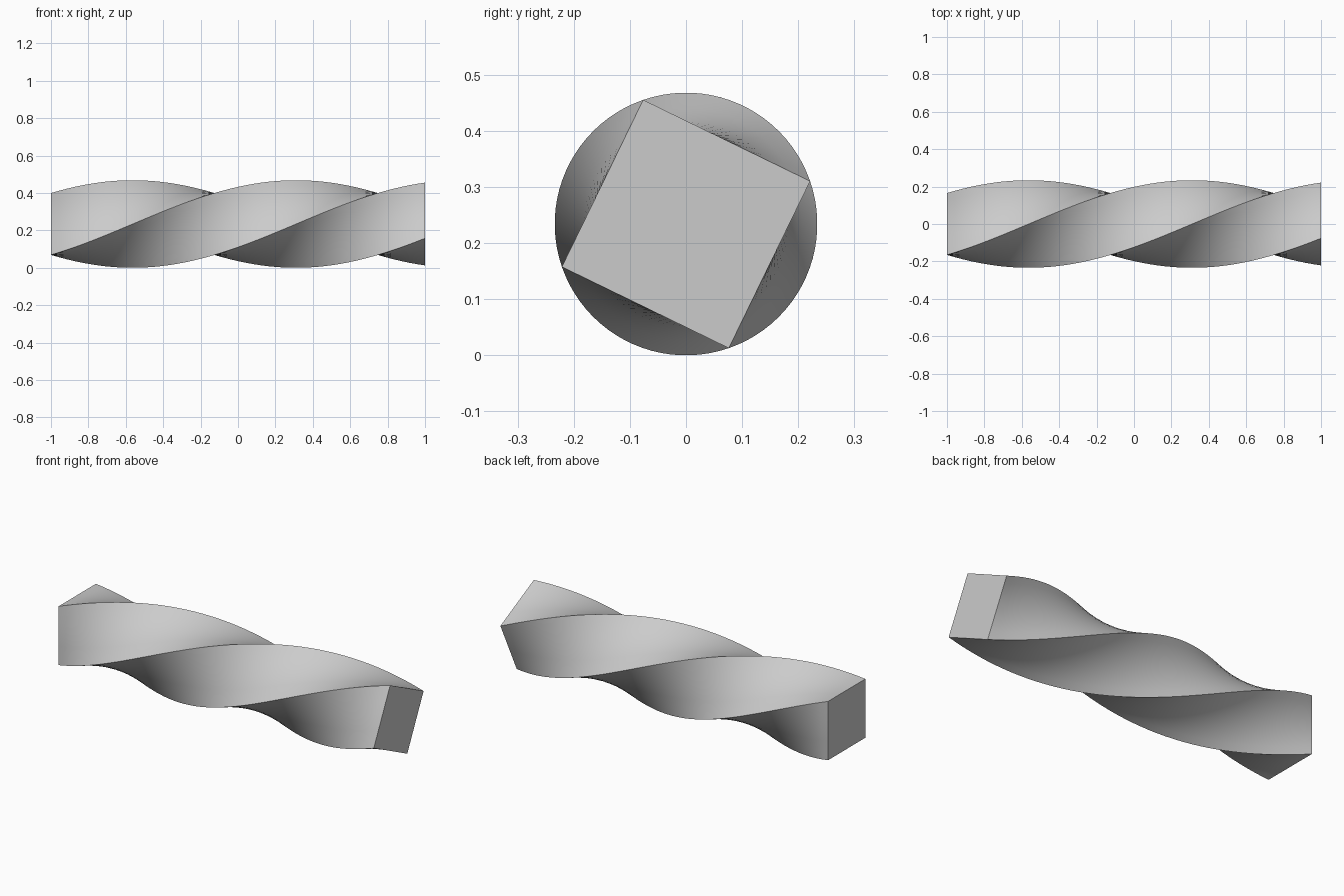
import bpy, bmesh
from math import radians
from mathutils import Matrix, Vector

if "Cube" in bpy.data.objects:
    bpy.data.objects.remove(bpy.data.objects["Cube"])

R = 0.234              # corner radius of the square section
HALF = R / 2 ** 0.5    # half side of the square
TWIST = radians(-206)  # total turn from left end to right end
STEPS = 48             # segments along the bar
ACROSS = 8             # segments across each face

# square section outline in the YZ plane, subdivided along its sides
outline = []
for side in range(4):
    turn = Matrix.Rotation(radians(90 * side), 3, 'X')
    for i in range(ACROSS):
        outline.append(turn @ Vector((0, HALF, HALF * (2 * i / ACROSS - 1))))

# twisted bar: rings of the section turned along x
bm = bmesh.new()
rings = []
for s in range(STEPS + 1):
    t = s / STEPS
    turn = Matrix.Rotation(TWIST * t, 3, 'X')
    offset = Vector((2 * t - 1, 0, R))
    rings.append([bm.verts.new(turn @ p + offset) for p in outline])

n = len(outline)
for a, b in zip(rings, rings[1:]):
    for i in range(n):
        j = (i + 1) % n
        bm.faces.new((a[i], a[j], b[j], b[i]))

# flat end caps
bm.faces.new(rings[0])
bm.faces.new(rings[-1])
bmesh.ops.recalc_face_normals(bm, faces=bm.faces)

mesh = bpy.data.meshes.new("twisted_bar")
bm.to_mesh(mesh)
bm.free()
bar = bpy.data.objects.new("twisted_bar", mesh)
bpy.context.collection.objects.link(bar)

# smooth sides with crisp corner and end edges
bpy.context.view_layer.objects.active = bar
bar.select_set(True)
bpy.ops.object.shade_smooth_by_angle(angle=radians(30))
